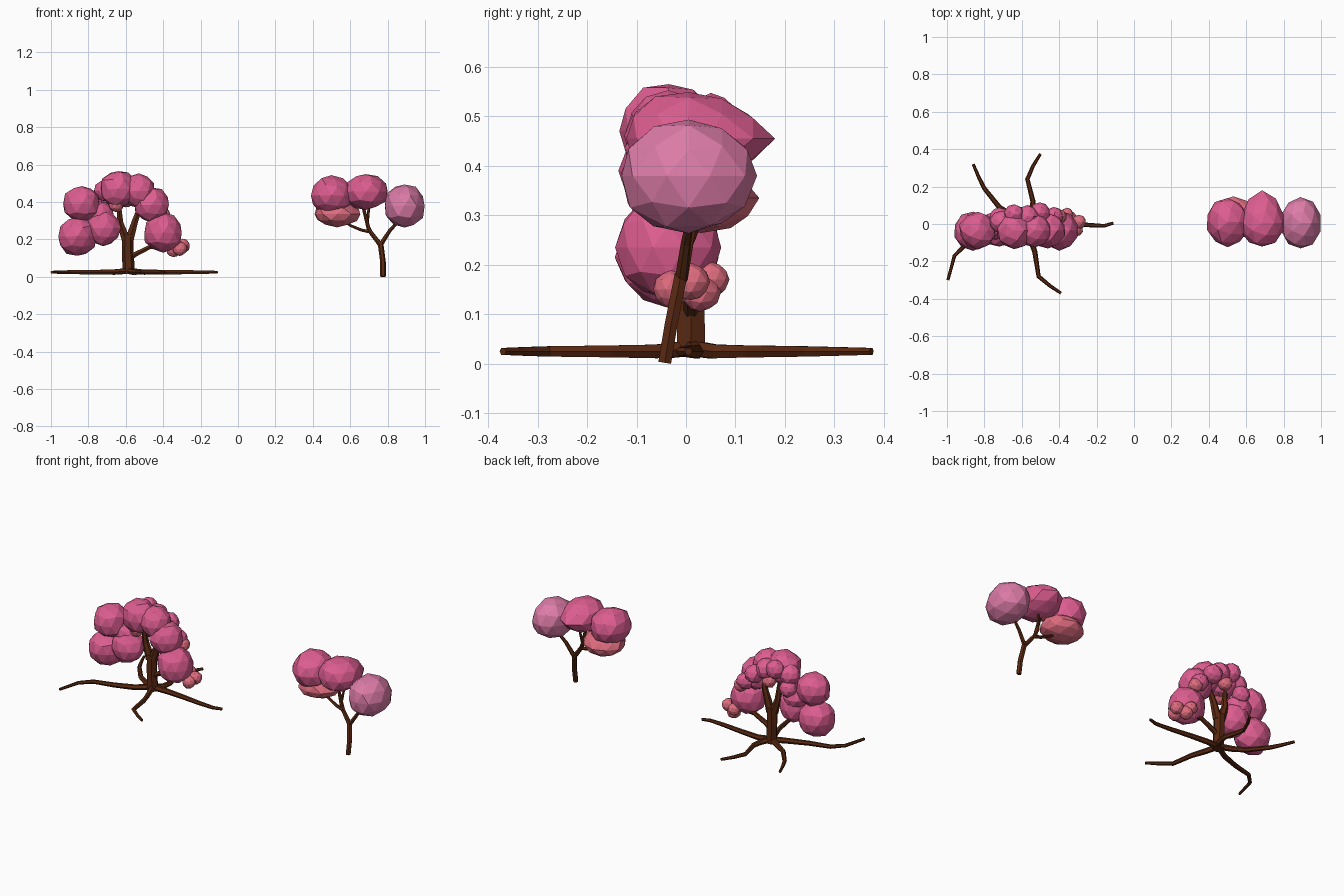
import bpy
import bmesh
import random
from mathutils import Vector

random.seed(4)

default_cube = bpy.data.objects.get("Cube")
if default_cube:
    bpy.data.objects.remove(default_cube, do_unlink=True)


def make_material(name, red, green, blue):
    material = bpy.data.materials.new(name)
    material.use_nodes = True
    colour = (red, green, blue, 1)
    material.diffuse_color = colour
    material.node_tree.nodes["Principled BSDF"].inputs["Base Color"].default_value = colour
    return material


bark = make_material("dark brown bark", .10, .022, .006)
pink = make_material("deep pink blossom", .72, .11, .28)
pale = make_material("pale pink blossom", .72, .20, .39)
salmon = make_material("salmon blossom", .73, .15, .21)


def link_mesh(name, mesh, material):
    mesh.materials.append(material)
    part = bpy.data.objects.new(name, mesh)
    bpy.context.scene.collection.objects.link(part)
    return part


def puff(name, centre, size, material=pink, lean=0):
    """Faceted, slightly irregular blossom clump; lean pulls its back outward."""
    radii = Vector(size) if isinstance(size, tuple) else Vector((size, size, size))
    bm = bmesh.new()
    bmesh.ops.create_icosphere(bm, subdivisions=2, radius=1)
    for vert in bm.verts:
        direction = vert.co.copy()
        vert.co *= random.uniform(.95, 1.05)
        vert.co.y += lean * max(0, direction.y) ** 3
        vert.co = Vector(centre) + vert.co * radii
    mesh = bpy.data.meshes.new(name)
    bm.to_mesh(mesh)
    bm.free()
    return link_mesh(name, mesh, material)


def limb(name, points, start, end):
    """Six-sided tapering branch along a path."""
    curve = bpy.data.curves.new(name + "_path", "CURVE")
    curve.dimensions = "3D"
    curve.bevel_depth = 1
    curve.bevel_resolution = 1
    curve.use_fill_caps = True
    spline = curve.splines.new("POLY")
    spline.points.add(len(points) - 1)
    for index, (point, co) in enumerate(zip(spline.points, points)):
        point.co = (*co, 1)
        point.radius = start + (end - start) * index / (len(points) - 1)
    helper = bpy.data.objects.new(name + "_path", curve)
    bpy.context.scene.collection.objects.link(helper)
    bpy.context.view_layer.update()
    evaluated = helper.evaluated_get(bpy.context.evaluated_depsgraph_get())
    mesh = bpy.data.meshes.new_from_object(evaluated)
    mesh.name = name
    mesh.materials.clear()
    for face in mesh.polygons:
        face.use_smooth = False
    bpy.data.objects.remove(helper, do_unlink=True)
    return link_mesh(name, mesh, bark)


# Wide tree: trunk and branches
limb("wide_trunk", [(-.585, .01, .015), (-.585, .01, .05), (-.59, .01, .14), (-.59, .01, .23)], .034, .03)
limb("wide_fork_right", [(-.60, .01, .20), (-.63, .01, .29), (-.64, 0, .42)], .026, .012)
limb("wide_fork_left", [(-.58, .01, .20), (-.55, .01, .30), (-.51, 0, .41)], .026, .012)
limb("wide_side_branch", [(-.59, .01, .09), (-.55, .01, .12), (-.47, .01, .16), (-.40, .01, .165), (-.33, .02, .16)], .017, .009)
limb("wide_outer_branch", [(-.60, .01, .22), (-.66, 0, .28), (-.76, -.02, .29)], .015, .009)

# Flat spreading roots, drawn in plan
root_plans = {
    "root_back_right": [(-.66, .05), (-.72, .09), (-.80, .19), (-.83, .25), (-.86, .32)],
    "root_back_left": [(-.55, .06), (-.54, .12), (-.57, .24), (-.54, .31), (-.50, .375)],
    "root_left": [(-.50, .02), (-.38, .01), (-.25, -.005), (-.16, -.01), (-.11, .005)],
    "root_front_left": [(-.56, -.06), (-.53, -.15), (-.51, -.28), (-.45, -.33), (-.39, -.37)],
    "root_front_right": [(-.67, -.04), (-.78, -.08), (-.90, -.11), (-.96, -.17), (-.995, -.30)],
}
for root_name, plan in root_plans.items():
    path = [(-.585, .01, .032)] + [(x, y, .025) for x, y in plan]
    limb(root_name, path, .018, .008)

# Wide tree: large blossom clumps
puff("outer_low_puff", (-.86, -.035, .215), .105)
puff("inner_low_puff", (-.72, -.03, .26), .095)
puff("outer_high_puff", (-.835, -.035, .39), .10)
puff("inner_middle_puff", (-.74, -.01, .33), .075)
puff("crown_puff", (-.64, -.035, .47), .10)
puff("crown_left_puff", (-.53, -.035, .46), .09)
puff("shoulder_left_puff", (-.46, -.035, .385), .095)
puff("low_left_puff", (-.40, -.035, .235), .105)

# Wide tree: small clumps behind the crown
puff("crown_right_bud", (-.71, .01, .46), .06)
puff("crown_rear_bud", (-.64, .05, .49), .055)
puff("crown_left_rear_bud", (-.505, .06, .43), .055)
puff("middle_rear_bud", (-.57, .04, .47), .06)
puff("shoulder_rear_bud", (-.43, .04, .36), .05)
puff("inner_rear_bud", (-.72, .04, .39), .05)

# Salmon buds
puff("crown_salmon_bud", (-.65, -.05, .385), .04, salmon)
puff("rear_salmon_bud", (-.60, .05, .41), .04, salmon)
puff("shoulder_salmon_bud", (-.40, .04, .33), .04, salmon)
puff("low_salmon_bud", (-.345, .03, .145), .04, salmon)
puff("low_rear_salmon_bud", (-.36, .05, .17), .036, salmon)
puff("low_tip_salmon_bud", (-.295, .01, .165), .038, salmon)
puff("low_front_salmon_bud", (-.31, -.03, .15), .038, salmon)

# Slender tree: trunk and branches
limb("slender_trunk", [(.775, -.043, .002), (.775, -.03, .08), (.762, -.01, .18)], .015, .015)
limb("slender_right_branch", [(.762, -.01, .17), (.70, .005, .25), (.67, .01, .37)], .014, .009)
limb("slender_low_branch", [(.71, 0, .24), (.66, .01, .25), (.60, .02, .275), (.55, .02, .32)], .010, .007)
limb("slender_middle_branch", [(.72, 0, .22), (.69, .015, .28), (.70, .03, .37)], .010, .007)
limb("slender_left_branch", [(.762, -.01, .17), (.81, 0, .245), (.86, .01, .30)], .013, .008)

# Slender tree: blossom clumps
puff("slender_right_puff", (.50, .01, .435), (.115, .13, .105))
puff("slender_middle_puff", (.685, .005, .455), (.12, .13, .098), pink, .3)
puff("slender_left_puff", (.89, .005, .38), (.112, .14, .118), pale)
puff("slender_under_puff", (.53, .03, .335), (.125, .115, .068), salmon)
